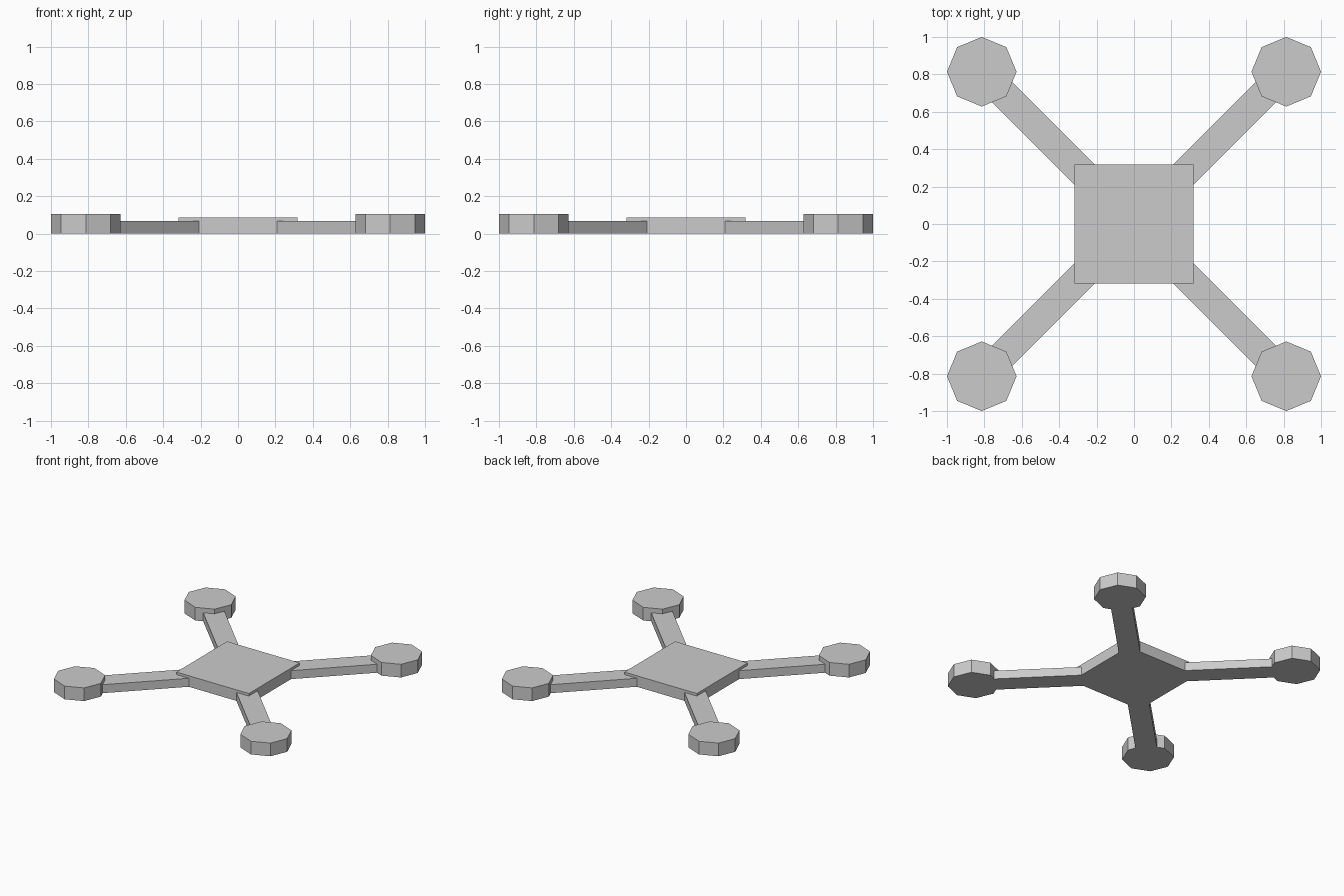
import bpy
from math import cos, sin, pi
from mathutils import Vector

cube = bpy.data.objects.get("Cube")
if cube:
    bpy.data.objects.remove(cube)

BODY_HALF, BODY_H = 0.317, 0.087
ARM_HALF, ARM_H = 0.077, 0.067
POD_AT, POD_R, POD_H = 0.814, 0.186, 0.104

grey = bpy.data.materials.new("light_grey")
grey.use_nodes = True
grey.diffuse_color = (0.6, 0.6, 0.6, 1)
grey.node_tree.nodes["Principled BSDF"].inputs["Base Color"].default_value = (0.6, 0.6, 0.6, 1)


def prism(name, outline, height):
    """Extrude a counter-clockwise outline up from the ground."""
    n = len(outline)
    verts = [(x, y, z) for z in (0, height) for x, y in outline]
    sides = [(i, (i + 1) % n, (i + 1) % n + n, i + n) for i in range(n)]
    mesh = bpy.data.meshes.new(name)
    mesh.from_pydata(verts, [], [range(n)[::-1], range(n, 2 * n)] + sides)
    mesh.materials.append(grey)
    obj = bpy.data.objects.new(name, mesh)
    bpy.context.collection.objects.link(obj)
    return obj


# Square central body
b = BODY_HALF
prism("central_body", [(-b, -b), (b, -b), (b, b), (-b, b)], BODY_H)

# Four diagonal arms, each ending in an octagonal motor pod
for front, sy in (("front", -1), ("back", 1)):
    for side, sx in (("left", 1), ("right", -1)):
        tag = f"{front}_{side}"
        centre = Vector((sx, sy)) * POD_AT
        along = centre.normalized()
        across = Vector((-along.y, along.x)) * ARM_HALF
        start = along * 0.2
        prism(f"{tag}_arm",
              [start - across, centre - across, centre + across, start + across], ARM_H)
        prism(f"{tag}_motor_pod",
              [centre + Vector((cos(i * pi / 4), sin(i * pi / 4))) * POD_R for i in range(8)],
              POD_H)
